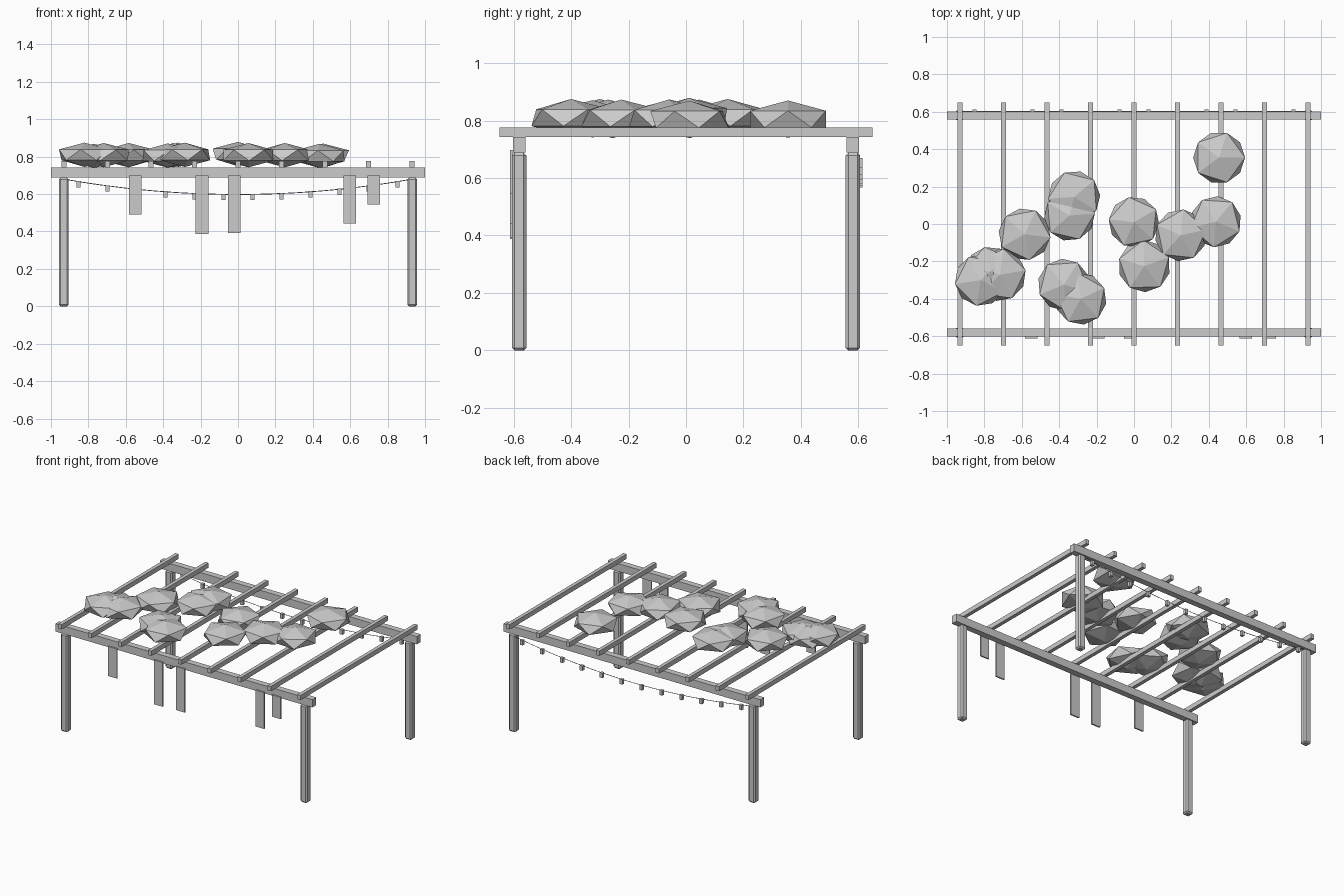
import bpy
import math

cube = bpy.data.objects.get("Cube")
if cube:
    bpy.data.objects.remove(cube, do_unlink=True)

# One plain grey for everything
grey = bpy.data.materials.new("light grey")
grey.use_nodes = True
GREY = (0.6, 0.6, 0.6, 1)
grey.diffuse_color = GREY
grey.node_tree.nodes["Principled BSDF"].inputs["Base Color"].default_value = GREY


def box(name, centre, size, bevel=0):
    bpy.ops.mesh.primitive_cube_add(size=1, location=centre)
    ob = bpy.context.object
    ob.name = name
    ob.scale = size
    bpy.ops.object.transform_apply(location=False, rotation=False, scale=True)
    ob.data.materials.append(grey)
    if bevel:
        mod = ob.modifiers.new("chamfer", "BEVEL")
        mod.width = bevel
        mod.segments = 1
    return ob


SIDE_Y = 0.581
POST_X = 0.932
BEAM_LOW, BEAM_TOP, RAFTER_TOP = 0.688, 0.743, 0.776

# Posts and long side beams
for y, side in ((-SIDE_Y, "front"), (SIDE_Y, "back")):
    box(side + "_beam", (0, y, (BEAM_LOW + BEAM_TOP) / 2),
        (2, 0.043, BEAM_TOP - BEAM_LOW))
    for x, hand in ((-POST_X, "right"), (POST_X, "left")):
        box(f"{side}_{hand}_post", (x, y, BEAM_LOW / 2),
            (0.052, 0.05, BEAM_LOW), bevel=0.009)

# Rafters across the top
for i in range(9):
    x = -0.93 + i * 0.2325
    box("rafter", (x, 0, (BEAM_TOP + RAFTER_TOP) / 2),
        (0.026, 1.3, RAFTER_TOP - BEAM_TOP))

# Cloth strips hanging off the front beam: x centre, lower edge
for x, low in ((-0.549, 0.49), (-0.193, 0.387), (-0.02, 0.392),
               (0.598, 0.442), (0.726, 0.545)):
    top = 0.698
    box("hanging_strip", (x, -0.607, (top + low) / 2), (0.068, 0.01, top - low))


# Sagging string with little lamps along the back
def sag(x):
    return 0.598 + 0.082 * (x / POST_X) ** 2


STRING_Y = 0.603
curve = bpy.data.curves.new("light_string", "CURVE")
curve.dimensions = "3D"
curve.bevel_depth = 0.0022
curve.bevel_resolution = 0
line = curve.splines.new("POLY")
STEPS = 24
line.points.add(STEPS)
for i, p in enumerate(line.points):
    x = -POST_X + 2 * POST_X * i / STEPS
    p.co = (x, STRING_Y, sag(x), 1)
string = bpy.data.objects.new("light_string", curve)
bpy.context.collection.objects.link(string)
curve.materials.append(grey)
for i in range(12):
    x = -0.853 + i * 0.155
    box("string_lamp", (x, STRING_Y, sag(x) - 0.014), (0.021, 0.021, 0.034))

# Faceted foliage clumps: x, y, z, radius, turn in degrees
CLUMPS = (
    (0.455, 0.355, 0.805, 0.155, 0),
    (0.0, 0.01, 0.814, 0.152, 30),
    (0.25, -0.06, 0.808, 0.155, 12),
    (0.437, 0.012, 0.804, 0.153, 50),
    (0.055, -0.225, 0.808, 0.156, 20),
    (-0.585, -0.055, 0.808, 0.156, 65),
    (-0.32, 0.145, 0.81, 0.156, 40),
    (-0.345, 0.045, 0.808, 0.152, 5),
    (-0.375, -0.325, 0.806, 0.156, 58),
    (-0.285, -0.4, 0.81, 0.155, 25),
    (-0.718, -0.272, 0.808, 0.157, 10),
    (-0.82, -0.3, 0.81, 0.155, 45),
    (-0.77, -0.255, 0.804, 0.15, 30),
)
for x, y, z, radius, turn in CLUMPS:
    bpy.ops.mesh.primitive_ico_sphere_add(
        subdivisions=1, radius=radius, location=(x, y, z),
        rotation=(0, 0, math.radians(turn)))
    clump = bpy.context.object
    clump.name = "foliage_clump"
    clump.scale.z = 0.065 / radius
    clump.data.materials.append(grey)
